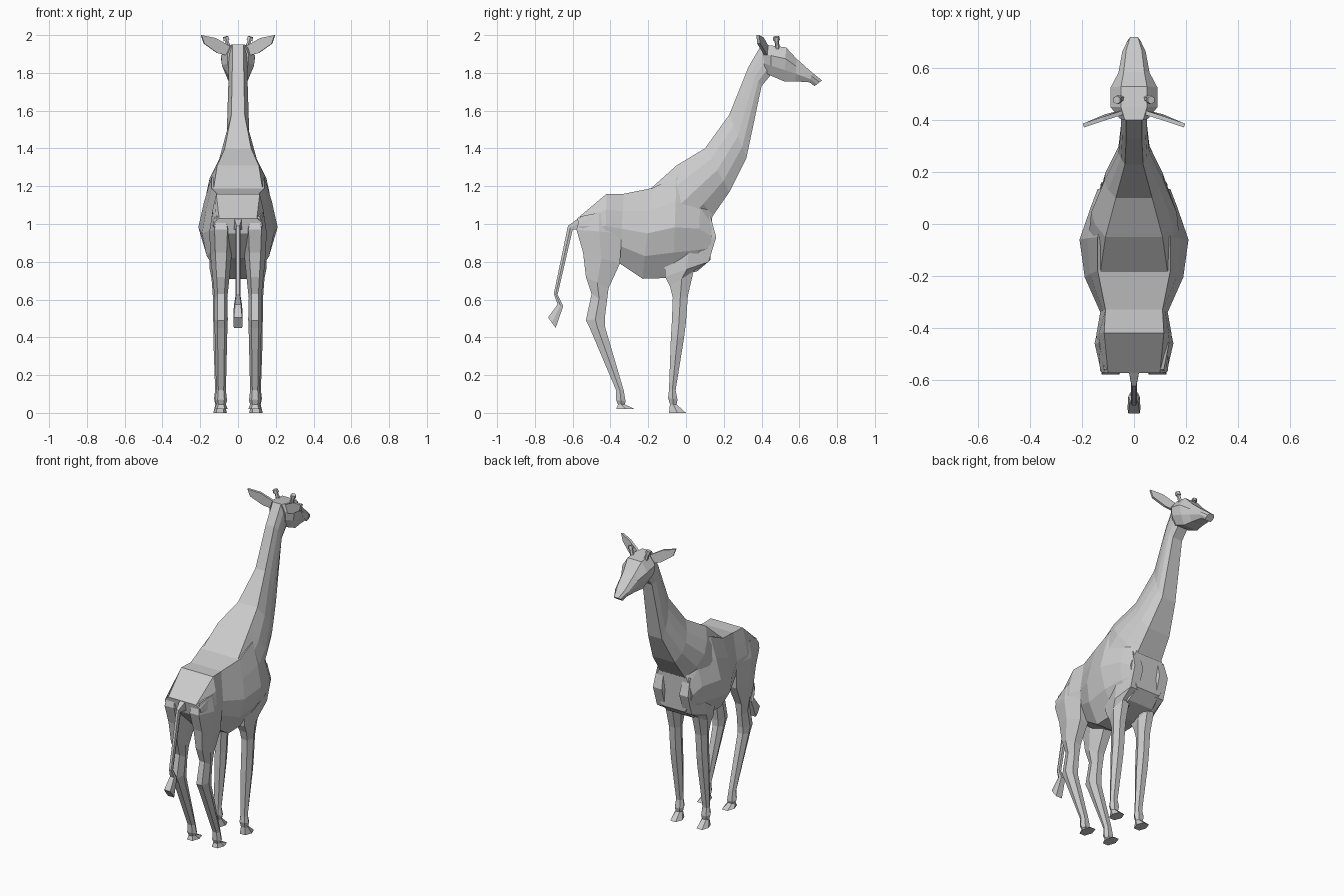
import bpy, bmesh
from mathutils import Vector


def finish(name, bm, mirror=False):
    bmesh.ops.recalc_face_normals(bm, faces=bm.faces[:])
    me = bpy.data.meshes.new(name)
    bm.to_mesh(me)
    bm.free()
    ob = bpy.data.objects.new(name, me)
    bpy.context.collection.objects.link(ob)
    if mirror:
        m = ob.modifiers.new("mirror", 'MIRROR')
        m.use_mirror_merge = False
    return ob


def loft(name, stations, xc=None):
    """Station: (y,z) edge a, (y,z) edge b, half widths from a to b.
    Rings are symmetric about x=0, or about xc (then mirrored)."""
    bm = bmesh.new()
    rings = []
    for a, b, widths in stations:
        n = len(widths)
        half = []
        for i, w in enumerate(widths):
            t = i / (n - 1)
            half.append((w, a[0] + (b[0] - a[0]) * t, a[1] + (b[1] - a[1]) * t))
        c = xc or 0
        pts = [(c + w, y, z) for w, y, z in half] + [(c - w, y, z) for w, y, z in reversed(half)]
        rings.append([bm.verts.new(p) for p in pts])
    for r, s in zip(rings, rings[1:]):
        for i in range(len(r)):
            j = (i + 1) % len(r)
            bm.faces.new((r[i], r[j], s[j], s[i]))
    bm.faces.new(rings[0])
    bm.faces.new(rings[-1])
    return finish(name, bm, xc is not None)


def leg(name, rows, xc):
    # six-sided limb: back edge, front edge, half thickness
    loft(name, [(a, b, (w * 0.55, w, w * 0.55)) for a, b, w in rows], xc)


# Barrel of the body, rump to chest
loft("torso", [
    ((-0.575, 1.03), (-0.56, 0.95), (0.10, 0.125, 0.13, 0.12, 0.05)),
    ((-0.42, 1.16), (-0.43, 0.82), (0.115, 0.135, 0.145, 0.135, 0.06)),
    ((-0.33, 1.16), (-0.35, 0.79), (0.11, 0.12, 0.13, 0.12, 0.07)),
    ((-0.18, 1.19), (-0.23, 0.71), (0.14, 0.17, 0.19, 0.165, 0.09)),
    ((-0.05, 1.25), (-0.07, 0.715), (0.14, 0.18, 0.21, 0.17, 0.09)),
    ((0.08, 1.20), (0.06, 0.75), (0.11, 0.14, 0.165, 0.15, 0.09)),
    ((0.14, 1.06), (0.13, 0.81), (0.09, 0.12, 0.14, 0.125, 0.08)),
])

# Shoulders rising into the neck
loft("neck", [
    ((-0.19, 1.185), (-0.02, 0.88), (0.13, 0.16, 0.18, 0.17, 0.10)),
    ((-0.05, 1.31), (0.14, 1.04), (0.11, 0.15, 0.165, 0.14, 0.09)),
    ((0.10, 1.40), (0.23, 1.17), (0.07, 0.10, 0.115, 0.11, 0.08)),
    ((0.23, 1.58), (0.32, 1.35), (0.035, 0.05, 0.06, 0.06, 0.05)),
    ((0.33, 1.83), (0.40, 1.73), (0.03, 0.045, 0.05, 0.05, 0.035)),
    ((0.40, 1.95), (0.45, 1.79), (0.03, 0.045, 0.05, 0.05, 0.035)),
])

# Head tapering to the muzzle
loft("head", [
    ((0.40, 1.95), (0.42, 1.80), (0.035, 0.055, 0.055, 0.04)),
    ((0.45, 1.945), (0.45, 1.785), (0.05, 0.09, 0.085, 0.05)),
    ((0.53, 1.935), (0.52, 1.755), (0.05, 0.09, 0.075, 0.05)),
    ((0.585, 1.875), (0.58, 1.755), (0.04, 0.06, 0.06, 0.04)),
    ((0.67, 1.80), (0.655, 1.75), (0.03, 0.045, 0.045, 0.03)),
    ((0.72, 1.76), (0.68, 1.73), (0.015, 0.025, 0.025, 0.02)),
])

# Ears, flat leaf shapes
bm = bmesh.new()
leaf = [(0.04, 0.43, 1.94), (0.12, 0.405, 1.985), (0.195, 0.38, 2.0),
        (0.18, 0.385, 1.955), (0.11, 0.415, 1.905), (0.05, 0.43, 1.89)]
bm.faces.new([bm.verts.new(p) for p in leaf])
ear = finish("ear", bm, True)
sol = ear.modifiers.new("thickness", 'SOLIDIFY')
sol.thickness = 0.016
sol.offset = 0

# Horns with a small knob
bm = bmesh.new()
axis = Vector((0.3, -0.1, 1)).normalized()
for d, length, r1, r2 in ((0.03, 0.06, 0.014, 0.01), (0.065, 0.02, 0.018, 0.016)):
    rot = Vector((0, 0, 1)).rotation_difference(axis).to_matrix().to_4x4()
    rot.translation = Vector((0.045, 0.485, 1.92)) + axis * d
    bmesh.ops.create_cone(bm, cap_ends=True, segments=6, radius1=r1, radius2=r2,
                          depth=length, matrix=rot)
finish("horn", bm, True)

# Tail and tuft
loft("tail", [
    ((-0.57, 1.03), (-0.565, 0.97), (0.02, 0.02, 0.02)),
    ((-0.625, 0.99), (-0.60, 0.97), (0.008, 0.012, 0.008)),
    ((-0.70, 0.63), (-0.68, 0.625), (0.008, 0.012, 0.008)),
    ((-0.68, 0.575), (-0.65, 0.565), (0.015, 0.022, 0.015)),
    ((-0.73, 0.505), (-0.69, 0.45), (0.022, 0.025, 0.022)),
])

# Hind legs, thigh to hoof
leg("hind_leg", [
    ((-0.56, 1.04), (-0.36, 1.08), 0.045),
    ((-0.58, 0.97), (-0.34, 0.95), 0.062),
    ((-0.545, 0.85), (-0.35, 0.79), 0.055),
    ((-0.53, 0.72), (-0.41, 0.66), 0.042),
    ((-0.50, 0.63), (-0.42, 0.58), 0.033),
    ((-0.53, 0.49), (-0.43, 0.50), 0.036),
    ((-0.51, 0.45), (-0.43, 0.46), 0.034),
    ((-0.37, 0.12), (-0.33, 0.12), 0.026),
    ((-0.37, 0.07), (-0.32, 0.06), 0.032),
    ((-0.36, 0.045), (-0.325, 0.045), 0.025),
    ((-0.37, 0.02), (-0.27, 0.02), 0.036),
], 0.09)

# Front legs, shoulder to hoof
leg("front_leg", [
    ((-0.10, 1.02), (0.13, 1.04), 0.045),
    ((-0.12, 0.88), (0.16, 0.93), 0.058),
    ((-0.11, 0.72), (0.12, 0.80), 0.055),
    ((-0.085, 0.67), (0.04, 0.75), 0.045),
    ((-0.07, 0.61), (0.01, 0.62), 0.038),
    ((-0.075, 0.48), (0.0, 0.48), 0.036),
    ((-0.08, 0.40), (-0.01, 0.40), 0.036),
    ((-0.09, 0.12), (-0.055, 0.12), 0.026),
    ((-0.095, 0.08), (-0.045, 0.07), 0.032),
    ((-0.085, 0.045), (-0.05, 0.045), 0.025),
    ((-0.09, 0.0), (0.0, 0.0), 0.036),
], 0.095)
